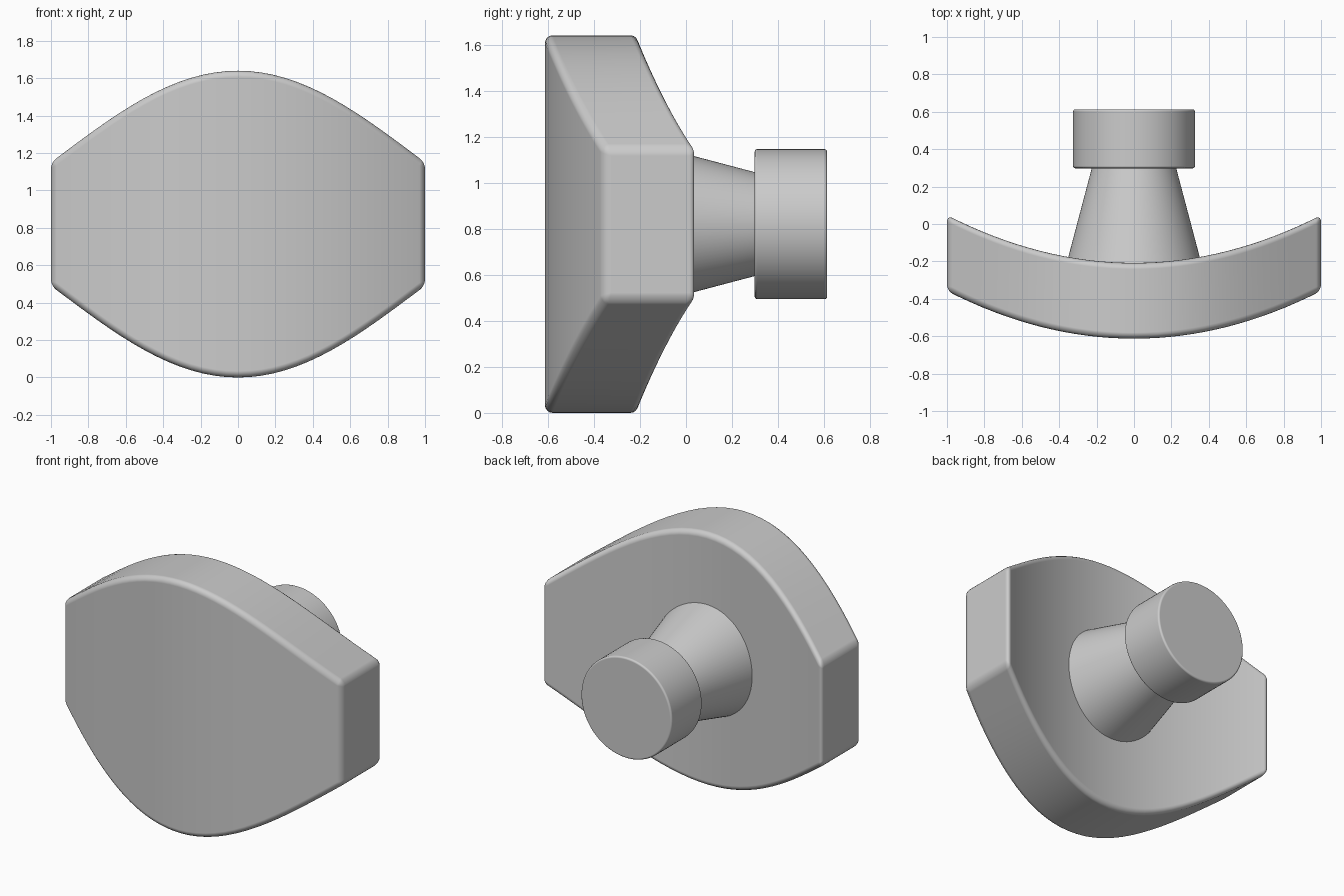
import bpy, bmesh, math

if "Cube" in bpy.data.objects:
    bpy.data.objects.remove(bpy.data.objects["Cube"])

CZ = 0.82          # height of the knob axis
COLS = 32          # columns across the curved plate


def finish(bm, name, bevel, segments):
    bmesh.ops.recalc_face_normals(bm, faces=bm.faces)
    me = bpy.data.meshes.new(name)
    bm.to_mesh(me)
    bm.free()
    for p in me.polygons:
        p.use_smooth = True
    ob = bpy.data.objects.new(name, me)
    bpy.context.collection.objects.link(ob)
    mod = ob.modifiers.new("soft_edges", 'BEVEL')
    mod.width = bevel
    mod.segments = segments
    mod.limit_method = 'ANGLE'
    mod.angle_limit = math.radians(35)
    mod.use_clamp_overlap = False
    mod.harden_normals = True
    return ob


def half_height(x):
    k = 1.65
    return 0.82 - 0.49 * (1 - math.cos(k * x)) / (1 - math.cos(k))


def turned(name, y0, r0, y1, r1, bevel):
    # round part along the y axis
    bm = bmesh.new()
    n = 96
    rings = []
    for y, r in ((y0, r0), (y1, r1)):
        rings.append([bm.verts.new((r * math.cos(2 * math.pi * i / n), y,
                                    CZ + r * math.sin(2 * math.pi * i / n)))
                      for i in range(n)])
    for i in range(n):
        j = (i + 1) % n
        bm.faces.new((rings[0][i], rings[0][j], rings[1][j], rings[1][i]))
    for ring in rings:
        bm.faces.new(ring)
    return finish(bm, name, bevel, 3)


# curved front plate: vertical strips bent along an arc, then given thickness
bm = bmesh.new()
cols = []
for i in range(COLS + 1):
    x = -1 + 2 * i / COLS
    y = -0.613 + 0.255 * x * x
    h = half_height(x)
    cols.append([bm.verts.new((x, y + dy, CZ + s * h))
                 for dy, s in ((0, -1), (0, 1), (0.405, 1), (0.405, -1))])
for a, b in zip(cols, cols[1:]):
    for k in range(4):
        m = (k + 1) % 4
        bm.faces.new((a[k], a[m], b[m], b[k]))
bm.faces.new(cols[0])
bm.faces.new(cols[-1])
finish(bm, "curved_plate", 0.033, 4)

# tapered stem and round end cap
turned("stem", -0.30, 0.384, 0.32, 0.220, 0.002)
turned("end_cap", 0.298, 0.326, 0.613, 0.326, 0.012)
